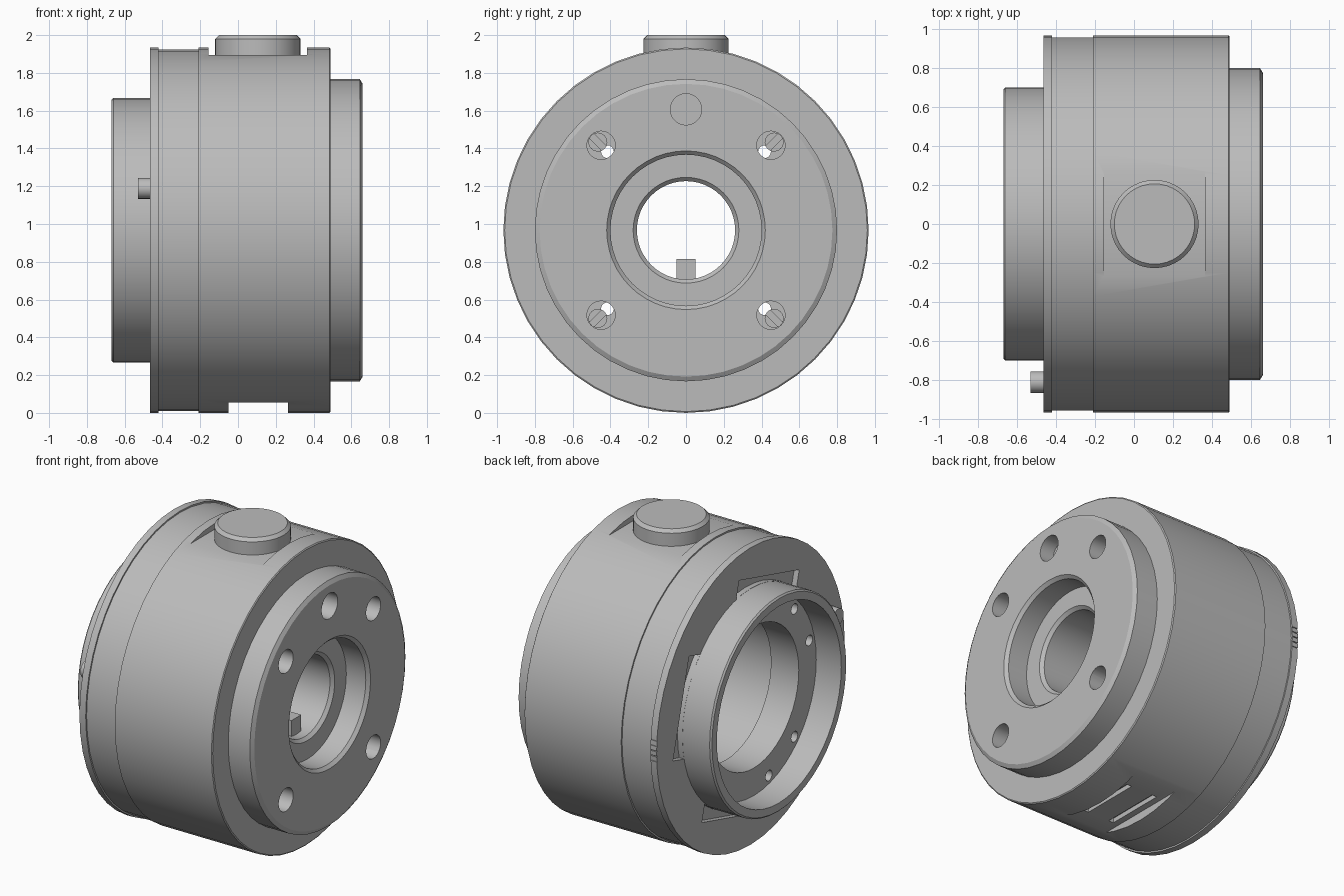
import bpy, bmesh, math
from mathutils import Matrix, Vector

if "Cube" in bpy.data.objects:
    bpy.data.objects.remove(bpy.data.objects["Cube"])

AXIS_Z = 0.967   # height of the turning axis
RADIUS = 0.967

steel = bpy.data.materials.new("grey_steel")
steel.use_nodes = True
steel.diffuse_color = (0.5, 0.5, 0.5, 1)
steel.node_tree.nodes["Principled BSDF"].inputs["Base Color"].default_value = (0.5, 0.5, 0.5, 1)


def finish(bm, name):
    bmesh.ops.recalc_face_normals(bm, faces=bm.faces)
    mesh = bpy.data.meshes.new(name)
    bm.to_mesh(mesh)
    bm.free()
    mesh.materials.append(steel)
    ob = bpy.data.objects.new(name, mesh)
    bpy.context.collection.objects.link(ob)
    return ob


def lathe(name, profile, sides, closed=True):
    """Turn an (x, radius) outline around the main axis."""
    bm = bmesh.new()
    rings = []
    for i in range(sides):
        a = 2 * math.pi * i / sides
        rings.append([bm.verts.new((x, r * math.sin(a), AXIS_Z + r * math.cos(a)))
                      for x, r in profile])
    n = len(profile)
    for i in range(sides):
        p, q = rings[i], rings[(i + 1) % sides]
        for j in range(n):
            k = (j + 1) % n
            bm.faces.new((p[j], p[k], q[k], q[j]))
    return finish(bm, name)


def box(name, x, y, z, angle=0):
    """Box from ranges; with an angle it is turned about the main axis."""
    bm = bmesh.new()
    size = [b - a for a, b in (x, y, z)]
    mid = Vector([(a + b) / 2 for a, b in (x, y, z)])
    bmesh.ops.create_cube(bm, size=1, matrix=Matrix.Translation(mid) @ Matrix.Diagonal((*size, 1)))
    if angle:
        bmesh.ops.rotate(bm, verts=bm.verts, cent=(0, 0, AXIS_Z),
                         matrix=Matrix.Rotation(math.radians(angle), 3, 'X'))
    return finish(bm, name)


def rod(name, x, dist, degrees, r, sides=24):
    """Cylinder parallel to the main axis, placed by polar position."""
    a = math.radians(degrees)
    bm = bmesh.new()
    place = Matrix.Translation(((x[0] + x[1]) / 2, dist * math.cos(a), AXIS_Z + dist * math.sin(a)))
    bmesh.ops.create_cone(bm, cap_ends=True, segments=sides, radius1=r, radius2=r,
                          depth=x[1] - x[0], matrix=place @ Matrix.Rotation(math.pi / 2, 4, 'Y'))
    return finish(bm, name)


def cut(target, cutter):
    mod = target.modifiers.new("cut", 'BOOLEAN')
    mod.operation = 'DIFFERENCE'
    mod.solver = 'EXACT'
    mod.object = cutter
    bpy.context.view_layer.objects.active = target
    bpy.ops.object.modifier_apply(modifier=mod.name)
    bpy.data.objects.remove(cutter)


def smooth(ob):
    bpy.ops.object.select_all(action='DESELECT')
    ob.select_set(True)
    bpy.context.view_layer.objects.active = ob
    bpy.ops.object.shade_smooth_by_angle(angle=math.radians(25))


# Turned body: rear collar, flange, drum, front boss, stepped bore
body = lathe("body", [
    (-0.67, 0.69), (-0.66, 0.70), (-0.465, 0.70), (-0.465, RADIUS),
    (-0.42, RADIUS), (-0.42, 0.957), (-0.21, 0.957), (-0.21, RADIUS),
    (0.485, RADIUS), (0.49, 0.96), (0.49, 0.80), (0.645, 0.80),
    (0.66, 0.775), (0.66, 0.42), (0.64, 0.40), (0.50, 0.40),
    (0.50, 0.28), (0.48, 0.26), (0.10, 0.26), (0.10, 0.50),
    (-0.29, 0.50), (-0.29, 0.46), (-0.49, 0.46), (-0.49, 0.64), (-0.67, 0.64)], 48)

# Flats at the top and bottom of the drum
cut(body, box("top_flat", (-0.155, 0.365), (-0.5, 0.5), (1.895, 2.1)))
cut(body, box("bottom_flat", (-0.05, 0.265), (-0.5, 0.5), (-0.1, 0.055)))
for x in (0.01, 0.205):
    cut(body, box("bottom_slot", (x - 0.018, x + 0.018), (-0.2, 0.2), (-0.1, 0.085)))

# Bolt holes, through holes and slotted screws
cut(body, rod("locating_hole", (0.56, 0.8), 0.64, 90, 0.083))
for i in range(4):
    angle = 45 + 90 * i
    cut(body, rod("counterbore", (0.35, 0.8), 0.636, angle, 0.075))
    cut(body, rod("through_hole", (-0.55, 0.4), 0.588, angle, 0.034, 16))
    cut(body, rod("blind_hole", (-0.55, -0.3), 0.588, angle + 30, 0.034, 16))
    screw = rod("screw_%d" % (i + 1), (0.34, 0.44), 0.66, angle, 0.05)
    cut(screw, box("screw_slot", (0.41, 0.5), (0.5, 0.8),
                   (AXIS_Z - 0.016, AXIS_Z + 0.016), angle))
    smooth(screw)

# Shallow pockets around the collar, kept outside its wall
for angle in (15, 105, 195, 285):
    pocket = box("pocket", (-0.467, -0.43), (0.6, 0.74),
                 (AXIS_Z - 0.32, AXIS_Z + 0.32), angle)
    cut(pocket, rod("collar_guard", (-0.6, -0.3), 0, 0, 0.701, 48))
    cut(body, pocket)

# Scale marks on the flange rim
for i in range(5):
    cut(body, box("scale_mark", (-0.5, -0.425), (RADIUS - 0.008, 1.1),
                  (AXIS_Z - 0.003, AXIS_Z + 0.003), 2 * (i - 2) + 0.5))
smooth(body)

# Key in the bore and pin on the flange
box("bore_key", (0.12, 0.42), (-0.05, 0.05), (0.69, 0.815))
smooth(rod("flange_pin", (-0.53, -0.45), 0.84, 164.7, 0.055))

# Round knob on the top flat
bm = bmesh.new()
bmesh.ops.create_cone(bm, cap_ends=True, segments=40, radius1=0.226, radius2=0.226, depth=0.12,
                      matrix=Matrix.Translation((0.105, 0, 1.94)))
rim = [e for e in bm.edges if all(v.co.z > 1.99 for v in e.verts)]
bmesh.ops.bevel(bm, geom=rim, offset=0.02, segments=1, affect='EDGES')
smooth(finish(bm, "top_knob"))
